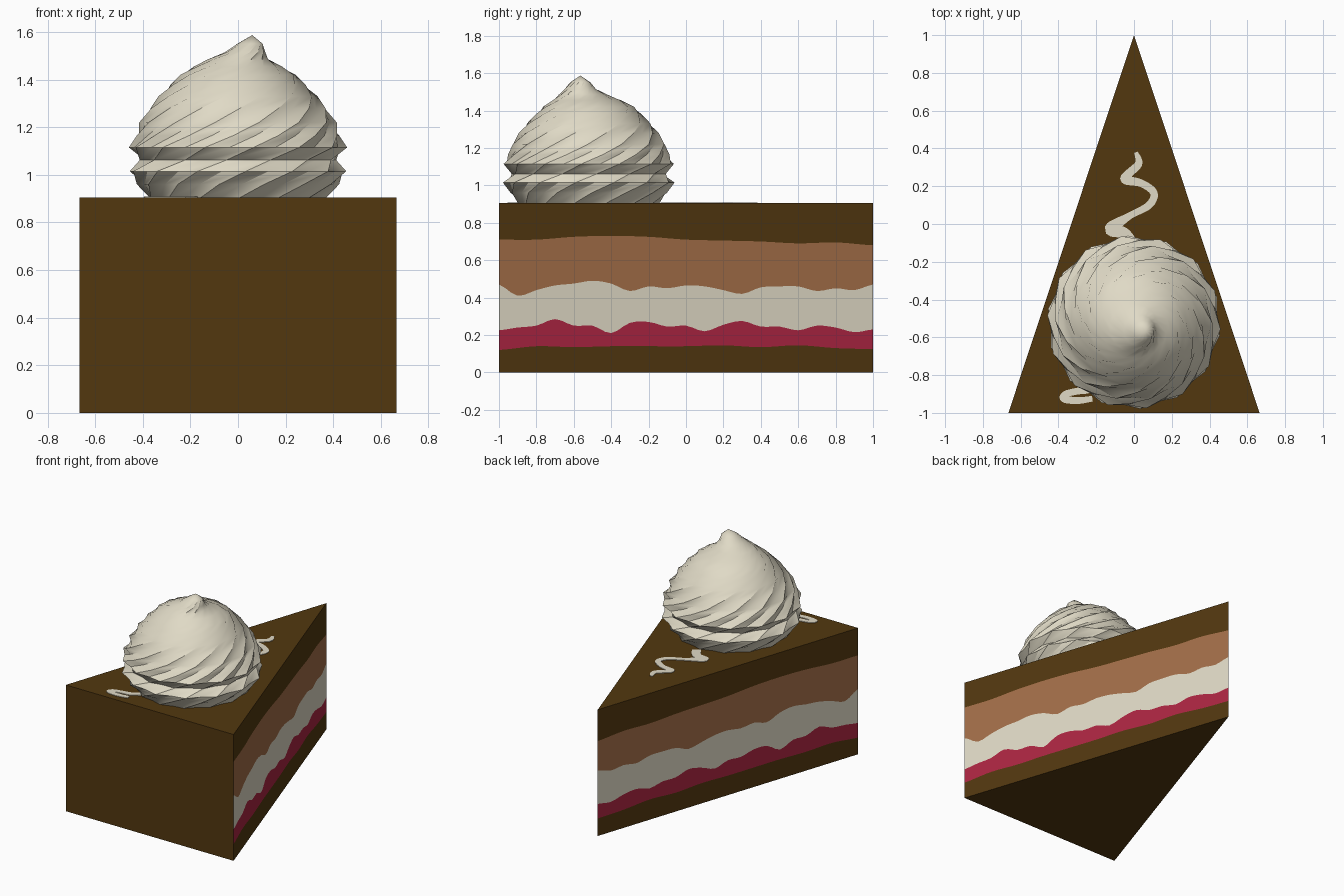
import bpy, bmesh, math
from mathutils import Vector

if "Cube" in bpy.data.objects:
    bpy.data.objects.remove(bpy.data.objects["Cube"])


def material(name, rgb):
    m = bpy.data.materials.new(name)
    m.diffuse_color = (*rgb, 1)
    m.use_nodes = True
    m.node_tree.nodes["Principled BSDF"].inputs["Base Color"].default_value = m.diffuse_color
    return m


CHOC = material("dark chocolate", (0.084, 0.039, 0.0048))
BERRY = material("berry red", (0.413, 0.019, 0.054))
CREAM = material("cream", (0.745, 0.701, 0.565))
SPONGE = material("light sponge", (0.366, 0.156, 0.065))


def finish(bm, name, mats):
    bmesh.ops.recalc_face_normals(bm, faces=bm.faces)
    me = bpy.data.meshes.new(name)
    bm.to_mesh(me)
    bm.free()
    for m in mats:
        me.materials.append(m)
    ob = bpy.data.objects.new(name, me)
    bpy.context.collection.objects.link(ob)
    return ob


def sample(vals, t):
    """Smooth interpolation of evenly spaced numbers or vectors, t in 0..1."""
    f = t * (len(vals) - 1)
    i = min(int(f), len(vals) - 2)
    f -= i
    p1, p2 = vals[i], vals[i + 1]
    p0, p3 = vals[max(i - 1, 0)], vals[min(i + 2, len(vals) - 1)]
    return (p1 * 2 + (p2 - p0) * f + (p0 * 2 - p1 * 5 + p2 * 4 - p3) * f * f
            + (p1 * 3 - p0 - p2 * 3 + p3) * f ** 3) * 0.5


# Cake wedge: wavy layer heights along each cut side, from outer rim to tip
TOP, HALF = 0.905, 0.665
LAYERS = [
    [0.0, 0.0],
    [.12, .14, .135, .14, .14, .14, .145, .135, .145, .13, .125],
    [.225, .24, .25, .285, .25, .25, .21, .265, .27, .245, .25,
     .22, .255, .275, .245, .245, .225, .25, .24, .215, .23],
    [.47, .41, .44, .465, .475, .49, .475, .435, .46, .45, .465,
     .46, .44, .42, .455, .46, .46, .435, .45, .44, .47],
    [.71, .71, .725, .73, .725, .71, .705, .70, .69, .695, .68],
    [TOP, TOP],
]
N = 60
bm = bmesh.new()
columns = []
# Columns run from the left rim corner to the tip and back to the right corner
for k in range(2 * N + 1):
    t = 1 - abs(k - N) / N
    x = math.copysign(HALF * (1 - t), k - N)
    columns.append([bm.verts.new((x, 2 * t - 1, sample(h, t))) for h in LAYERS])
for a, b in zip(columns, columns[1:]):
    for r in range(5):
        f = bm.faces.new((a[r], b[r], b[r + 1], a[r + 1]))
        f.material_index = (0, 1, 2, 3, 0)[r]
bm.faces.new([c[-1] for c in columns])
bm.faces.new([c[0] for c in columns])
bm.faces.new(columns[0] + columns[-1][::-1])
finish(bm, "cake_wedge", [CHOC, BERRY, CREAM, SPONGE])

# Whipped cream swirl: (radius, height, x drift, y drift) rings, twisted lobes
PROFILE = [(.375, .90, 0, 0), (.425, .96, 0, 0), (.46, 1.015, 0, 0), (.415, 1.062, 0, 0),
           (.46, 1.115, 0, 0), (.432, 1.165, 0, 0), (.415, 1.22, 0, 0), (.375, 1.28, 0, 0),
           (.335, 1.33, 0, 0), (.285, 1.38, 0, 0), (.245, 1.42, 0, 0), (.185, 1.455, 0, -.01),
           (.13, 1.485, 0, -.03), (.085, 1.515, .03, -.045), (.055, 1.55, .05, -.045)]
LOBES = 14
SEG = LOBES * 2
bm = bmesh.new()
rings = []
for i, (r, z, dx, dy) in enumerate(PROFILE):
    ring = []
    for j in range(SEG):
        a = 2 * math.pi * j / SEG + 0.26 * i
        rr = r * (1.0 if j % 2 else 0.955)
        ring.append(bm.verts.new((dx + rr * math.cos(a), -.52 + dy + rr * math.sin(a), z)))
    rings.append(ring)
for a, b in zip(rings, rings[1:]):
    for j in range(SEG):
        k = (j + 1) % SEG
        bm.faces.new((a[j], a[k], b[k], b[j]))
tip = bm.verts.new((.06, -.565, 1.587))
for j in range(SEG):
    bm.faces.new((rings[-1][j], rings[-1][(j + 1) % SEG], tip))
bm.faces.new(rings[0][::-1])
swirl = finish(bm, "cream_swirl", [CREAM])
bpy.context.view_layer.objects.active = swirl
swirl.select_set(True)
bpy.ops.object.shade_smooth_by_angle(angle=math.radians(35))


# Drizzle: thin flat ribbons lying on the top
def drizzle(name, pts, steps=60):
    path = [Vector((x, y, w)) for x, y, w in pts]   # z carries the half width
    bm = bmesh.new()
    rows = []
    for s in range(steps + 1):
        p = sample(path, s / steps)
        d = (sample(path, min(1, s / steps + .01)) - sample(path, max(0, s / steps - .01)))
        n = Vector((-d.y, d.x, 0)).normalized() * p.z
        c = Vector((p.x, p.y, TOP))
        up = Vector((0, 0, .004))
        rows.append([bm.verts.new(v) for v in (c + n, c + n + up, c - n + up, c - n)])
    for a, b in zip(rows, rows[1:]):
        for q in range(4):
            bm.faces.new((a[q], a[(q + 1) % 4], b[(q + 1) % 4], b[q]))
    bm.faces.new(rows[0])
    bm.faces.new(rows[-1])
    finish(bm, name, [CREAM])


drizzle("drizzle_tip", [(.01, .38, .01), (.025, .32, .02), (-.03, .265, .022), (-.045, .235, .025),
                        (.04, .215, .02), (.105, .165, .02), (.08, .10, .02), (-.02, .045, .018),
                        (-.09, .0, .03), (-.12, -.03, .035), (-.05, -.05, .03), (.0, -.12, .03)])
drizzle("drizzle_rim", [(-.22, -.925, .015), (-.30, -.935, .018), (-.37, -.925, .02),
                        (-.36, -.90, .018), (-.30, -.885, .018), (-.24, -.875, .02), (-.18, -.84, .02)])
